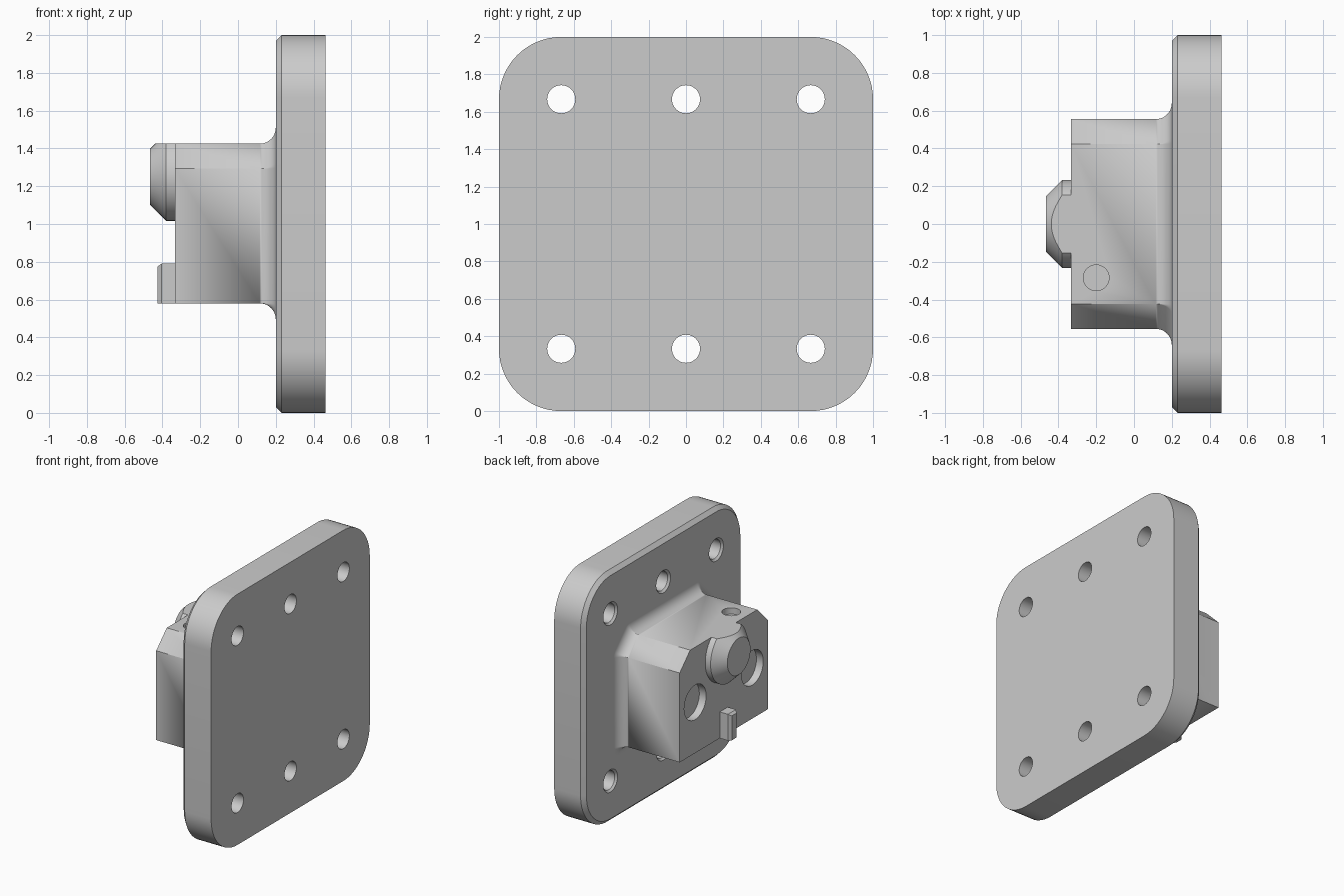
import bpy, bmesh
from math import cos, sin, pi, atan2
from mathutils import Vector

cube = bpy.data.objects.get("Cube")
if cube:
    bpy.data.objects.remove(cube, do_unlink=True)

GREY = (0.6, 0.6, 0.6, 1)
metal = bpy.data.materials.new("light grey metal")
metal.diffuse_color = GREY
metal.use_nodes = True
metal.node_tree.nodes["Principled BSDF"].inputs["Base Color"].default_value = GREY


def offset(corners, r, steps=16):
    """Grow a convex counter-clockwise (y, z) outline by r, rounding its corners."""
    out = []
    for i, p in enumerate(corners):
        before, after = corners[i - 1], corners[(i + 1) % len(corners)]
        a = atan2(p[1] - before[1], p[0] - before[0]) - pi / 2
        b = atan2(after[1] - p[1], after[0] - p[0]) - pi / 2
        turn = (b - a) % (2 * pi)
        for k in range(steps + 1):
            t = a + turn * k / steps
            out.append((p[0] + r * cos(t), p[1] + r * sin(t)))
    return out


def circle(y, z, r, n=64):
    return [(y + r * cos(2 * pi * k / n), z + r * sin(2 * pi * k / n)) for k in range(n)]


def loft(name, sections, clip_z=None):
    """Join (x, outline) sections along x into a closed solid."""
    bm = bmesh.new()
    rings = [[bm.verts.new((x, y, z)) for y, z in pts] for x, pts in sections]
    n = len(rings[0])
    for a, b in zip(rings, rings[1:]):
        for i in range(n):
            bm.faces.new((a[i], a[(i + 1) % n], b[(i + 1) % n], b[i]))
    bm.faces.new(rings[0])
    bm.faces.new(rings[-1])
    bmesh.ops.remove_doubles(bm, verts=bm.verts[:], dist=1e-5)
    if clip_z is not None:
        cut = bmesh.ops.bisect_plane(bm, geom=bm.verts[:] + bm.edges[:] + bm.faces[:],
                                     plane_co=(0, 0, clip_z), plane_no=(0, 0, 1), clear_outer=True)
        edges = [e for e in cut["geom_cut"] if isinstance(e, bmesh.types.BMEdge)]
        bmesh.ops.holes_fill(bm, edges=edges)
    bmesh.ops.recalc_face_normals(bm, faces=bm.faces[:])
    mesh = bpy.data.meshes.new(name)
    bm.to_mesh(mesh)
    bm.free()
    mesh.materials.append(metal)
    obj = bpy.data.objects.new(name, mesh)
    bpy.context.collection.objects.link(obj)
    return obj


def activate(obj):
    bpy.ops.object.select_all(action='DESELECT')
    obj.select_set(True)
    bpy.context.view_layer.objects.active = obj


def cut(obj, cutters):
    for c in cutters:
        mod = obj.modifiers.new("cut", 'BOOLEAN')
        mod.operation, mod.solver, mod.object = 'DIFFERENCE', 'EXACT', c
        activate(obj)
        bpy.ops.object.modifier_apply(modifier=mod.name)
        bpy.data.objects.remove(c, do_unlink=True)


def smooth(obj):
    activate(obj)
    bpy.ops.object.shade_smooth_by_angle(angle=pi / 6)


# Mounting plate with rounded corners and a chamfered inner rim
BACK, FRONT = 0.2, 0.463
s, R = 0.667, 0.333
square = [(-s, 1 - s), (s, 1 - s), (s, 1 + s), (-s, 1 + s)]
plate = loft("mounting_plate", [(BACK, offset(square, R - 0.03)), (BACK + 0.03, offset(square, R)),
                                (FRONT, offset(square, R))])

# Six bolt holes, lightly countersunk on the block side
bolts = []
for y in (-s, 0, s):
    for z in (1 - s, 1 + s):
        bolts.append(loft("bolt_cutter", [(BACK - 0.02, circle(y, z, 0.11)),
                                          (BACK + 0.015, circle(y, z, 0.075)),
                                          (FRONT + 0.02, circle(y, z, 0.075))]))
cut(plate, bolts)
smooth(plate)

# Block with chamfered top corners, flaring in a fillet into the plate
FACE, W, LOW, TOP, CH, FIL = -0.333, 0.555, 0.58, 1.425, 0.132, 0.085
shape = [(-W, LOW), (W, LOW), (W, TOP - CH), (W - CH, TOP), (CH - W, TOP), (-W, TOP - CH)]
sections = [(FACE, offset(shape, 0))]
for k in range(13):
    t = k / 12 * pi / 2
    sections.append((BACK - FIL + FIL * sin(t), offset(shape, FIL * (1 - cos(t)), 8 * 2)))
block = loft("block", sections)

# Two shallow round recesses in the face and one in the top
recesses = [loft("recess_cutter", [(FACE - 0.05, circle(y, 0.985, 0.138)),
                                   (FACE + 0.06, circle(y, 0.985, 0.138))]) for y in (-0.36, 0.36)]
bpy.ops.mesh.primitive_cylinder_add(vertices=64, radius=0.068, depth=0.1,
                                    location=(-0.2, -0.285, TOP))
bpy.context.object.data.materials.append(metal)
recesses.append(bpy.context.object)
cut(block, recesses)
smooth(block)

# Tapered round boss, trimmed flush with the block top
boss = loft("boss", [(FACE + 0.01, circle(0, 1.25, 0.233)), (-0.38, circle(0, 1.25, 0.233)),
                     (-0.467, circle(0, 1.25, 0.146))], clip_z=TOP)
smooth(boss)


# Small locating key with bevelled front edges
def box(w, top):
    return [(-w, LOW), (w, LOW), (w, top), (-w, top)]


loft("locating_key", [(FACE + 0.01, box(0.05, 0.79)), (-0.405, box(0.05, 0.79)),
                      (-0.425, box(0.03, 0.775))])
